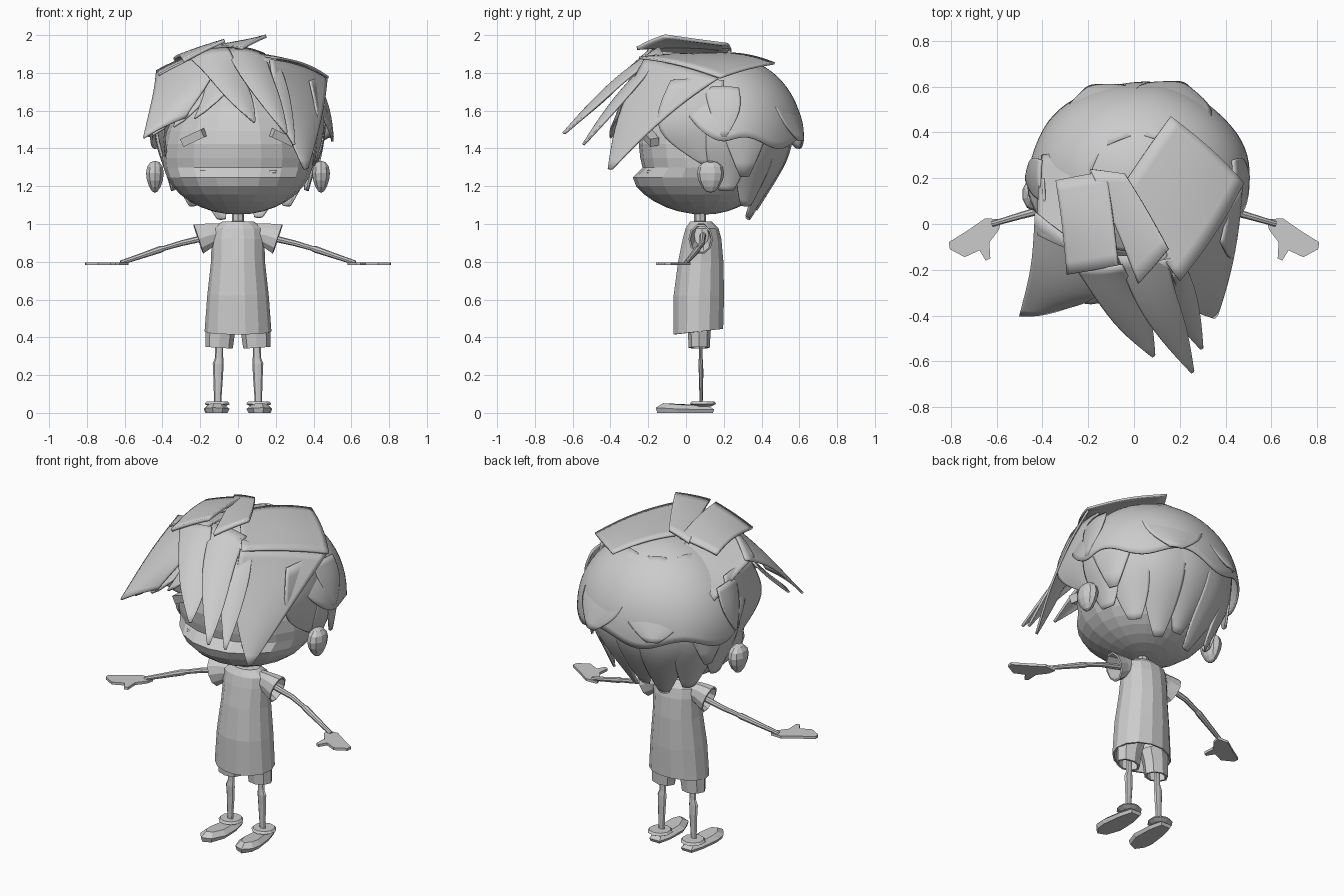
import bpy, bmesh
from math import sin, cos, pi, radians
from mathutils import Vector, Matrix

HEAD = Vector((0.0, 0.12, 1.42))


def finish(name, bm, smooth=False):
    bmesh.ops.remove_doubles(bm, verts=bm.verts, dist=0.0004)
    bmesh.ops.recalc_face_normals(bm, faces=bm.faces)
    me = bpy.data.meshes.new(name)
    bm.to_mesh(me)
    bm.free()
    ob = bpy.data.objects.new(name, me)
    bpy.context.collection.objects.link(ob)
    for p in me.polygons:
        p.use_smooth = smooth
    return ob


def loft(name, rings, closed=True, caps=True, smooth=False):
    bm = bmesh.new()
    vs = [[bm.verts.new(p) for p in r] for r in rings]
    n = len(vs[0])
    for a, b in zip(vs, vs[1:]):
        for i in range(n if closed else n - 1):
            j = (i + 1) % n
            bm.faces.new((a[i], a[j], b[j], b[i]))
    if caps and closed:
        bm.faces.new(vs[0])
        bm.faces.new(vs[-1])
    return finish(name, bm, smooth)


def tube(name, pts, radii, sides=8, flat=1.0, caps=True):
    pts = [Vector(p) for p in pts]
    rings = []
    for i, p in enumerate(pts):
        t = (pts[min(i + 1, len(pts) - 1)] - pts[max(i - 1, 0)]).normalized()
        u = Vector((0, 1, 0))
        u = (u - t * u.dot(t)).normalized()
        v = t.cross(u)
        rings.append([p + (u * cos(2 * pi * k / sides) * flat + v * sin(2 * pi * k / sides)) * radii[i]
                      for k in range(sides)])
    return loft(name, rings, caps=caps)


def shell(ob, thick, levels=2):
    if levels:
        m = ob.modifiers.new("round", 'SUBSURF')
        m.levels = m.render_levels = levels
        m.boundary_smooth = 'PRESERVE_CORNERS'
    m = ob.modifiers.new("thickness", 'SOLIDIFY')
    m.thickness = thick
    m.offset = 0


def lock(name, rows, bulge=0.03, thick=0.012):
    """Hair sheet from pairs of left/right edge points, bowed away from the head."""
    grid = []
    for l, r in rows:
        l, r = Vector(l), Vector(r)
        out = ((l + r) / 2 - HEAD).normalized()
        k = min(1, (r - l).length / 0.2)
        grid.append([l.lerp(r, t) + out * bulge * k * 4 * t * (1 - t) for t in (0, 0.25, 0.5, 0.75, 1)])
    ob = loft(name, grid, closed=False, smooth=True)
    shell(ob, thick)
    return ob


def on_cap(az, el, s=1.0):
    """Point on the hair volume; az 0 = back, 90 = right side."""
    a, e = radians(az), radians(el)
    return Vector((0.02 + 0.46 * s * sin(a) * cos(e), 0.2 + 0.4 * s * cos(a) * cos(e), 1.5 + 0.39 * s * sin(e)))


def face_depth(z):
    """Front depth of the face by height: full muzzle, recessed eye band, brow."""
    prof = [(1.0, 0.42), (1.24, 0.42), (1.275, 0.355), (1.31, 0.325), (1.38, 0.355), (2.0, 0.36)]
    for (a, ra), (b, rb) in zip(prof, prof[1:]):
        if a <= z <= b:
            return ra + (rb - ra) * (z - a) / (b - a)


# Head: faceted egg
bm = bmesh.new()
bmesh.ops.create_uvsphere(bm, u_segments=20, v_segments=18, radius=1)
for v in bm.verts:
    x, y, z = v.co
    Z = 1.35 + z * (0.30 if z < 0 else 0.42)
    v.co = (x * 0.4, 0.1 + y * (face_depth(Z) if y < 0 else 0.36), Z)
finish("head", bm)

# Facial details and ears
for s, side in ((1, "right"), (-1, "left")):
    bm = bmesh.new()
    bmesh.ops.create_cube(bm, size=1, matrix=Matrix.Translation((s * 0.235, -0.19, 1.458))
                          @ Matrix.Rotation(s * radians(25), 4, 'Y') @ Matrix.Rotation(s * radians(22), 4, 'Z')
                          @ Matrix.Diagonal((0.13, 0.05, 0.045, 1)))
    finish(side + "_brow", bm)
    for part, c, r in (("eye", (0.17, -0.18, 1.268), (0.045, 0.03, 0.025)),
                       ("ear", (0.44, 0.13, 1.25), (0.048, 0.07, 0.085))):
        bm = bmesh.new()
        bmesh.ops.create_uvsphere(bm, u_segments=10, v_segments=7, radius=1)
        for v in bm.verts:
            taper = 1 + 0.25 * v.co.z
            v.co = Vector((s * c[0], c[1], c[2])) + Vector((v.co.x * r[0] * taper, v.co.y * r[1] * taper, v.co.z * r[2]))
        finish(side + "_" + part, bm)

# Neck and tunic
tube("neck", [(0, 0.075, 0.95), (0, 0.075, 1.12)], [0.032, 0.032])
prof = [(0.43, 0.172, 0.13, 0.065), (0.62, 0.158, 0.132, 0.068), (0.8, 0.138, 0.118, 0.078),
        (0.92, 0.135, 0.1, 0.085), (0.975, 0.13, 0.085, 0.085), (1.01, 0.08, 0.055, 0.08)]
rings = [[(hx * cos(2 * pi * k / 14), cy + hy * sin(2 * pi * k / 14),
           z + (0.015 * sin(2 * pi * k / 14) if i == 0 else 0)) for k in range(14)]
         for i, (z, hx, hy, cy) in enumerate(prof)]
shell(loft("tunic", rings, caps=False), 0.01, 0)
loft("collar_top", [rings[-1], [(0.03 * cos(2 * pi * k / 14), 0.075 + 0.03 * sin(2 * pi * k / 14), 1.015)
                                for k in range(14)]], caps=False)

# Limbs, clothing ends and shoes, both sides
hand = [(0.58, 0.02), (0.65, 0.025), (0.73, -0.03), (0.81, -0.08), (0.805, -0.11), (0.74, -0.145),
        (0.675, -0.115), (0.648, -0.16), (0.628, -0.15), (0.632, -0.08), (0.59, -0.025)]
sole = [(0.07, 0.15), (0.14, 0.15), (0.165, 0.07), (0.182, -0.05), (0.175, -0.11), (0.135, -0.16),
        (0.08, -0.14), (0.045, -0.05), (0.05, 0.07)]
for s, side in ((1, "right"), (-1, "left")):
    def M(*pts):
        return [(s * p[0], p[1], p[2]) for p in pts]
    shell(tube(side + "_sleeve", M((0.09, 0.085, 0.95), (0.15, 0.08, 0.94), (0.21, 0.078, 0.92)),
               [0.05, 0.062, 0.08], 10, 0.75, caps=False), 0.01, 0)
    tube(side + "_arm", M((0.12, 0.09, 0.94), (0.3, 0.085, 0.898), (0.39, 0.065, 0.872), (0.41, 0.06, 0.866),
                          (0.5, 0.035, 0.835), (0.62, 0.0, 0.795)), [0.018, 0.015, 0.013, 0.018, 0.015, 0.012])
    loft(side + "_hand", [M(*[(x, y, 0.782) for x, y in hand]), M(*[(x, y, 0.797) for x, y in hand])])
    shell(tube(side + "_shorts", M((0.08, 0.07, 0.5), (0.095, 0.07, 0.42), (0.1, 0.07, 0.345)),
               [0.08, 0.072, 0.066], 8, 0.75, caps=False), 0.012, 0)
    tube(side + "_leg", M((0.1, 0.078, 0.45), (0.1, 0.078, 0.29), (0.105, 0.078, 0.26), (0.105, 0.08, 0.2),
                          (0.108, 0.08, 0.04)), [0.018, 0.022, 0.029, 0.026, 0.018], 8, 0.45)
    tube(side + "_ankle_cuff", M((0.11, 0.09, 0.035), (0.11, 0.09, 0.047), (0.11, 0.09, 0.06)),
         [0.045, 0.07, 0.06], 10)
    loft(side + "_shoe", [M(*[(0.115 + (x - 0.115) * 0.85, y * 0.95, 0) for x, y in sole]),
                          M(*[(x, y, 0.018 + max(0, -y) * 0.06) for x, y in sole]),
                          M(*[(0.115 + (x - 0.115) * 0.6, y * 0.75, 0.04 + max(0, -y) * 0.07) for x, y in sole])])

# Hair cap: rounded bowl with a wavy hem, open over the face
cap = []
for i in range(11):
    t, ring = i / 10, []
    for k in range(40):
        az = k * 9
        hem = -10 + 48 * max(0, -cos(radians(az))) + 5 * sin(radians(az * 6))
        ring.append(on_cap(az, 90 + (hem - 90) * t, 1 + 0.06 * t ** 4))
    cap.append(ring)
shell(loft("hair_cap", cap, caps=False, smooth=True), 0.012, 1)

# Overlapping leaf-shaped sheets around the back and sides
for n, (az, lift, drop) in enumerate([(72, 1.03, -36), (22, 1.06, -8), (-25, 1.04, -6), (-70, 1.02, -32)]):
    rows = [(on_cap(az - w, el, sc), on_cap(az + w, el, sc)) for el, w, sc in
            [(62, 20, 0.98), (38, 27, lift - 0.04), (8, 24, lift), (drop, 4, lift + 0.05)]]
    lock("back_sheet_%d" % n, rows, 0.03)

# Under-layer of tapering locks toward the nape
for n, (az, tip, rt) in enumerate([(-82, 1.18, 0.31), (-56, 1.1, 0.26), (-28, 1.03, 0.18), (0, 1.08, 0.2),
                                   (28, 1.04, 0.18), (56, 1.1, 0.26), (82, 1.18, 0.31)]):
    def P(a, r, z):
        return (0.01 + r * 1.15 * sin(radians(a)), 0.17 + r * cos(radians(a)), z)
    h = 1.54 - tip
    lock("nape_lock_%d" % n, [(P(az - w, r, 1.54 - h * t), P(az + w, r, 1.54 - h * t)) for t, w, r in
                              [(0, 17, 0.39), (0.35, 18, 0.385), (0.7, 17, rt * 0.5 + 0.18), (1, 7, rt)]], 0.025)

# Flat strips and broad sheets on the crown
lock("crown_strip_left", [((-0.34, 0.19, 1.87), (-0.12, 0.23, 1.93)), ((-0.31, 0.0, 1.9), (-0.09, 0.02, 1.97)),
                          ((-0.29, -0.22, 1.86), (-0.07, -0.18, 1.97))], 0.005, 0.018)
lock("crown_strip_right", [((-0.19, 0.24, 1.92), (-0.04, 0.22, 1.95)), ((-0.08, 0.0, 1.945), (0.06, 0.06, 1.97)),
                           ((0.02, -0.26, 1.93), (0.15, -0.11, 1.995))], 0.005, 0.018)
lock("top_sheet_right", [((-0.08, 0.12, 1.9), (0.16, 0.47, 1.85)), ((0.06, -0.06, 1.9), (0.33, 0.34, 1.83)),
                         ((0.2, -0.25, 1.88), (0.48, 0.18, 1.775))], 0.025)
lock("top_sheet_left", [((-0.4, 0.3, 1.65), (-0.15, 0.3, 1.83)), ((-0.42, 0.12, 1.74), (-0.1, 0.15, 1.89)),
                        ((-0.42, -0.05, 1.79), (-0.1, -0.17, 1.91))], 0.02)

# Fringe: long pointed locks sweeping forward
lock("fringe_left_wide", [((-0.43, 0.05, 1.81), (-0.1, -0.18, 1.92)), ((-0.44, -0.16, 1.71), (-0.12, -0.28, 1.8)),
                          ((-0.47, -0.29, 1.58), (-0.2, -0.34, 1.68)), ((-0.5, -0.4, 1.455), (-0.28, -0.36, 1.56))], 0.02)
for n in range(3):
    d = n * 0.11
    lock("fringe_left_under_%d" % n, [((-0.38 + d, -0.12 - d / 3, 1.7 + d / 3), (-0.22 + d, -0.16 - d / 3, 1.75 + d / 3)),
                                      ((-0.4 + d, -0.22 - d / 3, 1.59 + d / 3), (-0.25 + d, -0.25 - d / 3, 1.64 + d / 3)),
                                      ((-0.45 + d, -0.34, 1.47 + d * 0.4), (-0.4 + d, -0.345, 1.5 + d * 0.4))], 0.01)
lock("fringe_centre_left", [((-0.26, -0.18, 1.88), (-0.05, -0.18, 1.93)), ((-0.17, -0.32, 1.8), (0.0, -0.27, 1.82)),
                            ((-0.07, -0.46, 1.67), (0.08, -0.4, 1.68)), ((0.08, -0.58, 1.54), (0.09, -0.57, 1.54))], 0.02)
lock("fringe_centre", [((-0.07, -0.14, 1.93), (0.14, -0.12, 1.9)), ((0.0, -0.34, 1.8), (0.17, -0.28, 1.8)),
                       ((0.11, -0.5, 1.65), (0.23, -0.44, 1.65)), ((0.25, -0.65, 1.48), (0.26, -0.64, 1.48))], 0.02)
lock("fringe_centre_right", [((0.05, -0.16, 1.89), (0.2, -0.14, 1.88)), ((0.13, -0.32, 1.74), (0.26, -0.25, 1.74)),
                             ((0.2, -0.45, 1.57), (0.29, -0.4, 1.57)), ((0.29, -0.545, 1.42), (0.3, -0.54, 1.42))], 0.02)
lock("fringe_right_wide", [((0.17, -0.22, 1.87), (0.47, 0.17, 1.77)), ((0.19, -0.31, 1.7), (0.46, 0.0, 1.66)),
                           ((0.25, -0.38, 1.5), (0.42, -0.22, 1.47)), ((0.35, -0.41, 1.29), (0.365, -0.39, 1.29))], 0.02)

# Side locks around the ears
for s, side in ((1, "right"), (-0.94, "left")):
    for n, rows in enumerate([
            [((0.38, -0.08, 1.76), (0.42, 0.2, 1.76)), ((0.43, -0.18, 1.55), (0.46, 0.2, 1.57)),
             ((0.41, -0.1, 1.43), (0.44, 0.18, 1.45)), ((0.4, 0.1, 1.31), (0.4, 0.12, 1.31))],
            [((0.42, 0.1, 1.72), (0.43, 0.28, 1.72)), ((0.47, 0.12, 1.6), (0.48, 0.3, 1.6)),
             ((0.5, 0.19, 1.46), (0.5, 0.21, 1.46))]]):
        lock("%s_side_lock_%d" % (side, n), [tuple((p[0] * s, p[1], p[2]) for p in r) for r in rows], 0.015)
